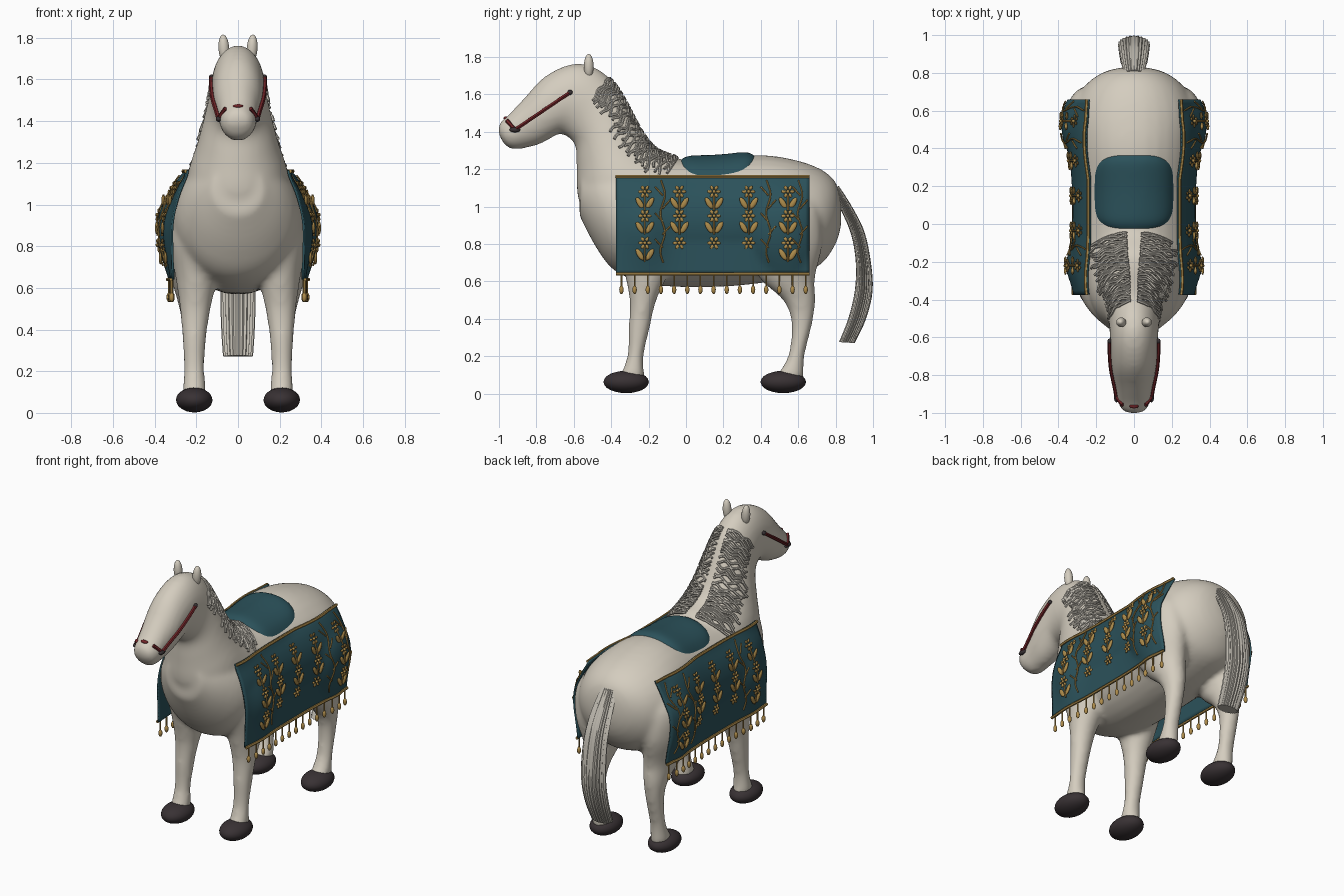
import bpy, bmesh, math, random
from mathutils import Vector, Matrix, Euler
from mathutils.bvhtree import BVHTree

random.seed(4)
cube = bpy.data.objects.get("Cube")
if cube:
    bpy.data.objects.remove(cube, do_unlink=True)


def material(name, r, g, b):
    m = bpy.data.materials.new(name)
    m.use_nodes = True
    m.diffuse_color = (r, g, b, 1)
    node = next(n for n in m.node_tree.nodes if n.type == 'BSDF_PRINCIPLED')
    node.inputs["Base Color"].default_value = (r, g, b, 1)
    node.inputs["Roughness"].default_value = 0.6
    return m


CREAM = material("cream coat", .66, .61, .52)
HAIR = material("pale grey hair", .53, .5, .44)
TEAL = material("dark teal cloth", .024, .083, .103)
GOLD = material("gold trim", .42, .26, .07)
DARK = material("dark hoof", .04, .031, .034)
RED = material("dark red leather", .16, .017, .02)


def add_object(name, data, mat):
    data.materials.clear()
    data.materials.append(mat)
    ob = bpy.data.objects.new(name, data)
    bpy.context.collection.objects.link(ob)
    return ob


def bake(ob):
    """Replace an object by the mesh its modifiers or bevel produce."""
    deps = bpy.context.evaluated_depsgraph_get()
    mesh = bpy.data.meshes.new_from_object(ob.evaluated_get(deps))
    name, mat = ob.name, ob.data.materials[0]
    bpy.data.objects.remove(ob, do_unlink=True)
    mesh.shade_smooth()
    mesh.set_sharp_from_angle(angle=math.radians(50))
    out = add_object(name, mesh, mat)
    out.name = name
    return out


def finish(bm, name, mat, mirror=False, thickness=0):
    bmesh.ops.recalc_face_normals(bm, faces=bm.faces)
    mesh = bpy.data.meshes.new(name)
    bm.to_mesh(mesh)
    bm.free()
    mesh.shade_smooth()
    mesh.set_sharp_from_angle(angle=math.radians(50))
    ob = add_object(name, mesh, mat)
    if thickness:
        ob.modifiers.new("Thickness", 'SOLIDIFY').thickness = thickness
    if mirror:
        ob.modifiers.new("Mirror", 'MIRROR')
    return ob


def tubes(name, paths, radius, mat, mirror=False):
    """Round cords along lists of points."""
    cu = bpy.data.curves.new(name, 'CURVE')
    cu.dimensions, cu.bevel_depth, cu.bevel_resolution = '3D', radius, 1
    cu.use_fill_caps = True
    for path in paths:
        sp = cu.splines.new('POLY')
        sp.points.add(len(path) - 1)
        for p, co in zip(sp.points, path):
            p.co = (*co, 1)
    ob = bake(add_object(name, cu, mat))
    if mirror:
        ob.modifiers.new("Mirror", 'MIRROR')
    return ob


def slab(y1, z1, y2, z2, w):
    """Elliptic section spanning two profile points, half width w."""
    a, b = Vector((0, y1, z1)), Vector((0, y2, z2))
    return (a + b) / 2, Vector((w, 0, 0)), (a - b) / 2


def disc(x, y, z, rx, ry):
    return Vector((x, y, z)), Vector((rx, 0, 0)), Vector((0, ry, 0))


def loft(bm, secs, n=32, steps=4, ridges=0):
    """Skin a smooth tube through elliptic sections."""
    rings = []
    last = len(secs) - 1
    for i in range(last * steps + 1):
        k = min(i // steps, last - 1)
        t = i / steps - k
        a, b, c, d = (secs[max(0, min(last, k + j))] for j in (-1, 0, 1, 2))
        cen, u, v = (q + ((r - p) * t + (p * 2 - q * 5 + r * 4 - s) * t ** 2
                     + (q * 3 - p - r * 3 + s) * t ** 3) / 2 for p, q, r, s in zip(a, b, c, d))
        ring = []
        for j in range(n):
            th = math.tau * j / n
            g = 1 + .06 * math.cos(ridges * th) if ridges else 1
            ring.append(bm.verts.new(cen + u * math.cos(th) * g + v * math.sin(th) * g))
        rings.append(ring)
    for r, s in zip(rings, rings[1:]):
        for j in range(n):
            bm.faces.new((r[j], r[j - 1], s[j - 1], s[j]))
    bm.faces.new(rings[0])
    bm.faces.new(rings[-1])


def blob(bm, loc, size, rot=(0, 0, 0), detail=2):
    bmesh.ops.create_icosphere(bm, subdivisions=detail, radius=1,
                               matrix=Matrix.LocRotScale(Vector(loc), Euler(rot), Vector(size)))


def sheet(f, nu, nv):
    """Grid surface from a function of two parameters in 0..1."""
    bm = bmesh.new()
    g = [[bm.verts.new(f(i / nu, j / nv)) for j in range(nv + 1)] for i in range(nu + 1)]
    for i in range(nu):
        for j in range(nv):
            bm.faces.new((g[i][j], g[i + 1][j], g[i + 1][j + 1], g[i][j + 1]))
    return bm


# Body: trunk, neck with head, and legs fused into one skin
bm = bmesh.new()
loft(bm, [slab(*s) for s in (
    (.83, 1.03, .83, .9, .06), (.8, 1.13, .8, .8, .17), (.72, 1.2, .72, .69, .27),
    (.58, 1.25, .58, .63, .33), (.4, 1.275, .4, .59, .33), (.17, 1.255, .17, .57, .315),
    (-.05, 1.25, -.05, .57, .315), (-.22, 1.25, -.22, .59, .32), (-.36, 1.26, -.38, .655, .29),
    (-.48, 1.25, -.48, .78, .22), (-.56, 1.2, -.57, .95, .12))])
loft(bm, [slab(*s) for s in (
    (-.05, 1.27, -.45, .85, .26), (-.16, 1.31, -.57, 1.02, .235), (-.24, 1.41, -.585, 1.2, .19),
    (-.32, 1.56, -.59, 1.32, .155), (-.39, 1.67, -.63, 1.37, .135), (-.5, 1.75, -.68, 1.39, .128),
    (-.62, 1.76, -.72, 1.365, .125), (-.755, 1.695, -.79, 1.33, .117), (-.865, 1.58, -.87, 1.31, .097),
    (-.945, 1.495, -.92, 1.305, .087), (-.99, 1.455, -.965, 1.325, .07), (-1.005, 1.42, -1, 1.38, .03))])
FRONT = ((.21, -.29, .08, .06, .07), (.21, -.27, .2, .05, .044), (.21, -.25, .35, .057, .057),
         (.205, -.23, .5, .074, .072), (.2, -.21, .65, .1, .12), (.21, -.2, .85, .12, .17), (.18, -.2, 1, .09, .12))
HIND = ((.21, .55, .08, .06, .08), (.21, .59, .2, .05, .044), (.21, .62, .38, .055, .057),
        (.21, .605, .5, .072, .087), (.215, .54, .62, .1, .15), (.24, .52, .8, .125, .21),
        (.25, .53, .98, .11, .18), (.2, .53, 1.12, .06, .1))
for leg in (FRONT, HIND):
    for side in (1, -1):
        loft(bm, [disc(side * s[0], *s[1:]) for s in leg], n=24)
body = finish(bm, "body", CREAM)
rm = body.modifiers.new("Fuse", 'REMESH')
rm.mode, rm.voxel_size = 'VOXEL', .016
sm = body.modifiers.new("Soften", 'SMOOTH')
sm.factor, sm.iterations = .5, 10
body = bake(body)
skin = BVHTree.FromObject(body, bpy.context.evaluated_depsgraph_get())


def hit(origin, direction):
    return skin.ray_cast(Vector(origin), Vector(direction).normalized())[0]


# Hooves and ears
for name, y in (("front_hooves", -.32), ("hind_hooves", .52)):
    bm = bmesh.new()
    blob(bm, (.21, y, .062), (.088, .122, .06), detail=3)
    finish(bm, name, DARK, mirror=True)
bm = bmesh.new()
blob(bm, (.068, -.52, 1.75), (.026, .026, .066), (0, .06, 0), 3)
finish(bm, "ears", CREAM, mirror=True)

# Tail with ridged strands
bm = bmesh.new()
loft(bm, [slab(*s) for s in (
    (.77, 1.08, .815, 1.11, .05), (.83, .98, .885, 1, .065), (.885, .85, .95, .87, .075),
    (.91, .7, .985, .71, .08), (.905, .55, .995, .55, .08), (.87, .4, .96, .4, .076),
    (.82, .275, .9, .27, .068))], n=96, ridges=24)
finish(bm, "tail", HAIR)

# Mane: wavy strands laid over both sides of the neck
CREST = [Vector((0, *p)) for p in ((-.04, 1.27), (-.14, 1.31), (-.22, 1.385), (-.33, 1.57), (-.41, 1.69))]
AXIS = [Vector((0, *p)) for p in ((-.22, 1), (-.36, 1.12), (-.42, 1.3), (-.47, 1.48), (-.52, 1.58))]


def along(points, t):
    t = max(0, min(.9999, t)) * (len(points) - 1)
    return points[int(t)].lerp(points[int(t) + 1], t % 1)


strands = []
COUNT = 36
for i in range(COUNT):
    for side in (1, -1):
        t0 = i / (COUNT - 1)
        phase, reach = random.uniform(0, 6), math.radians(44 + 38 * t0 + random.uniform(-8, 8))
        path = []
        for k in range(19):
            s = k / 18
            t = t0 + .014 * math.sin(phase + 13 * s) - .05 * s * s
            a, c = along(AXIS, t), along(CREST, t)
            phi = .12 + (reach - .12) * s
            d = (c - a).normalized() * math.cos(phi) + Vector((side * math.sin(phi), 0, 0))
            p = hit(a + d * 1.2, -d)
            if p:
                path.append(p + d * .005)
        strands.append(path)
tubes("mane", strands, .0075, HAIR)

# Saddle pad draped on the back


def pad(u, v):
    u, v = 2 * u - 1, 2 * v - 1
    x = .215 * u * (1 - .13 * v ** 4)
    y = .17 + .2 * v * (1 - .22 * u ** 4)
    return Vector((x, y, hit((x, y, 2), (0, 0, -1)).z - .006 + .03 * (1 - u ** 8) * (1 - v ** 8)))


finish(sheet(pad, 28, 28), "saddle_pad", TEAL)

# Side cloths hugging shoulder and haunch
Y0, Y1, Z0, Z1 = -.375, .66, .64, 1.165


def cloth(y, z, lift=0):
    x = .315 - .8 * max(0, z - .85) ** 2
    x += .07 * math.exp(-((y - .54) / .15) ** 2 - ((z - .9) / .2) ** 2)
    x += .045 * math.exp(-((y + .22) / .11) ** 2 - ((z - .88) / .2) ** 2)
    p = hit((2, y, z), (-1, 0, 0))
    return Vector((max(x, p.x + .014 if p else 0) + lift, y, z))


def span(a, b, n):
    return [a + (b - a) * i / n for i in range(n + 1)]


finish(sheet(lambda u, v: cloth(Y0 + (Y1 - Y0) * u, Z0 + (Z1 - Z0) * v), 48, 24),
       "side_cloths", TEAL, mirror=True, thickness=.01)
tubes("cloth_borders", [[cloth(y, z, .004) for y in span(Y0, Y1, 48)] for z in (Z0, Z1 - .005)],
      .009, GOLD, mirror=True)

# Tassels along the lower edge
drops = [cloth(y, Z0) for y in span(-.345, .64, 14)]
tubes("tassel_cords", [[p, p - Vector((0, 0, .07))] for p in drops], .005, GOLD, mirror=True)
bm = bmesh.new()
for p in drops:
    blob(bm, p - Vector((0, 0, .085)), (.012, .012, .024))
finish(bm, "tassel_drops", GOLD, mirror=True)

# Embroidered flowers, leaves and vines
bm = bmesh.new()
stems = []
for col, y in enumerate((-.22, -.035, .15, .335, .545)):
    outer = col in (0, 4)
    for z in (1.08, .95, .805):
        blob(bm, cloth(y, z, .01), (.01, .011, .011), detail=1)
        for k in range(6):
            a = math.tau * k / 6
            blob(bm, cloth(y + .023 * math.cos(a), z + .023 * math.sin(a), .007),
                 (.007, .014, .0095), (a, 0, 0), 1)
        if z > .9 or outer:
            for side in (1, -1):
                blob(bm, cloth(y + side * .027, z - .062, .007), (.008, .015, .036), (-side * .55, 0, 0))
            stems.append([cloth(y, z - d, .006) for d in (.02, .06, .1)])
finish(bm, "flowers", GOLD, mirror=True)
for y in (-.125, .44, .61):
    stems.append([cloth(y + .012 * math.sin(z * 31), z, .006) for z in span(.7, 1.14, 24)])
    for k, z in enumerate(span(.78, 1.06, 4)):
        side = 1 if k % 2 else -1
        stems.append([cloth(y + side * .04 * s, z + .045 * s, .006) for s in (0, .5, 1)])
tubes("vines", stems, .0045, GOLD, mirror=True)

# Bridle: cheek straps, nose band pieces and end knobs
strap = []
for s in span(0, 1, 10):
    y, z = -.62 - .295 * s, 1.61 - .2 * s
    p = hit((1, y, z), (-1, 0, 0))
    strap.append(Vector(((p.x if p else .08) + .006, y, z)))
nose = [strap[-1], Vector((.078, -.935, 1.435)), Vector((.06, -.958, 1.46))]
tubes("bridle_straps", [strap, nose], .011, RED, mirror=True)
bm = bmesh.new()
blob(bm, (0, -.963, 1.472), (.026, .014, .01))
finish(bm, "nose_band", RED)
bm = bmesh.new()
blob(bm, strap[0], (.012, .014, .014))
blob(bm, strap[-1], (.014, .03, .014))
finish(bm, "bridle_knobs", DARK, mirror=True)
